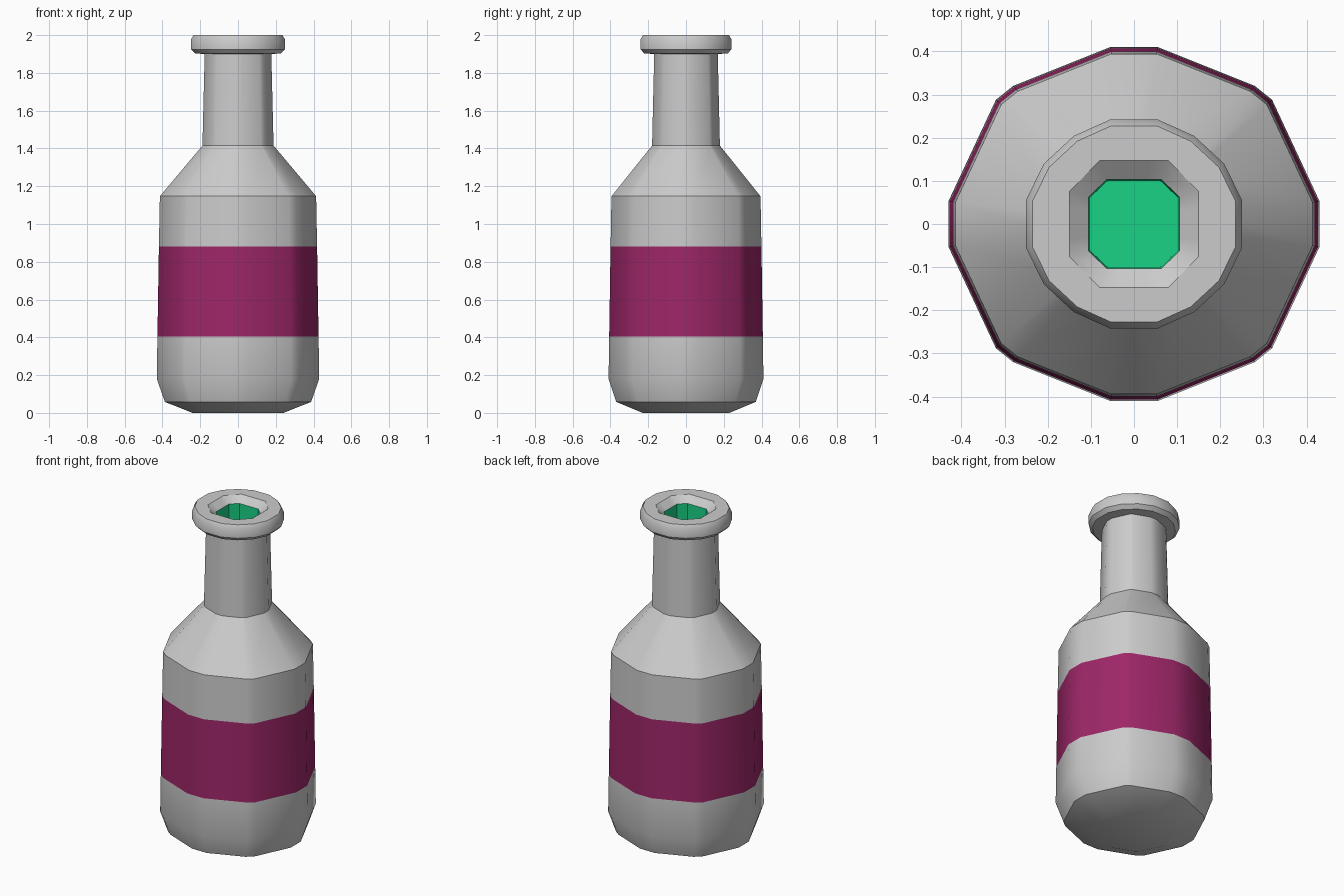
import bpy, bmesh, math

if "Cube" in bpy.data.objects:
    bpy.data.objects.remove(bpy.data.objects["Cube"])

# Quarter cross-sections, running from the +x side to the +y side
BODY = [(0.43, 0.053), (0.32, 0.288), (0.28, 0.32), (0.055, 0.41)]
LIP = [(0.245, 0.055), (0.205, 0.137), (0.137, 0.2), (0.055, 0.237)]
HOLE = [(0.15, 0.035), (0.15, 0.075), (0.08, 0.147), (0.035, 0.147)]
BORE = [(0.105, 0.03), (0.105, 0.063), (0.063, 0.103), (0.03, 0.103)]


def ring(quarter, s, z):
    a = quarter
    b = [(-x, y) for x, y in reversed(a)]
    c = [(-x, -y) for x, y in a]
    d = [(x, -y) for x, y in reversed(a)]
    return [(x * s, y * s, z) for x, y in a + b + c + d]


def loft(name, rings, cap_start=False, cap_end=False, color=None):
    bm = bmesh.new()
    loops = [[bm.verts.new(p) for p in ring(*r)] for r in rings]
    for lo, hi in zip(loops, loops[1:]):
        n = len(lo)
        for i in range(n):
            j = (i + 1) % n
            bm.faces.new((lo[i], lo[j], hi[j], hi[i]))
    if cap_start:
        bm.faces.new(loops[0][::-1])
    if cap_end:
        bm.faces.new(loops[-1])
    me = bpy.data.meshes.new(name)
    bm.to_mesh(me)
    bm.free()
    ob = bpy.data.objects.new(name, me)
    bpy.context.collection.objects.link(ob)
    if color:
        mat = bpy.data.materials.new(name + "_colour")
        mat.diffuse_color = color
        mat.use_nodes = True
        mat.node_tree.nodes["Principled BSDF"].inputs["Base Color"].default_value = mat.diffuse_color
        me.materials.append(mat)
    bpy.ops.object.select_all(action='DESELECT')
    ob.select_set(True)
    bpy.context.view_layer.objects.active = ob
    bpy.ops.object.shade_smooth_by_angle(angle=math.radians(32))
    return ob


# Rounded base below the label
loft("bottle_base", [(BODY, 0.56, 0), (BODY, 0.9, 0.058),
                     (BODY, 1.0, 0.18), (BODY, 0.992, 0.405)], cap_start=True)

# Label band, flush with the glass
loft("label", [(BODY, 0.992, 0.405), (BODY, 0.974, 0.88)],
     color=(0.34, 0.02, 0.14, 1))

# Upper body, shoulder and neck
loft("shoulder_and_neck", [(BODY, 0.974, 0.88), (BODY, 0.962, 1.147),
                           (BODY, 0.438, 1.415), (BODY, 0.41, 1.905)])

# Collar around the mouth, sloping into the opening
loft("mouth_collar", [(BODY, 0.41, 1.9), (LIP, 0.93, 1.903), (LIP, 1.02, 1.925),
                      (LIP, 1.02, 1.975), (LIP, 0.96, 2.0), (HOLE, 1, 2.0),
                      (BORE, 1, 1.965)])

# Green inside of the neck
loft("neck_inside", [(BORE, 1, 1.965), (BORE, 0.97, 1.42)], cap_end=True,
     color=(0.01, 0.65, 0.24, 1))
